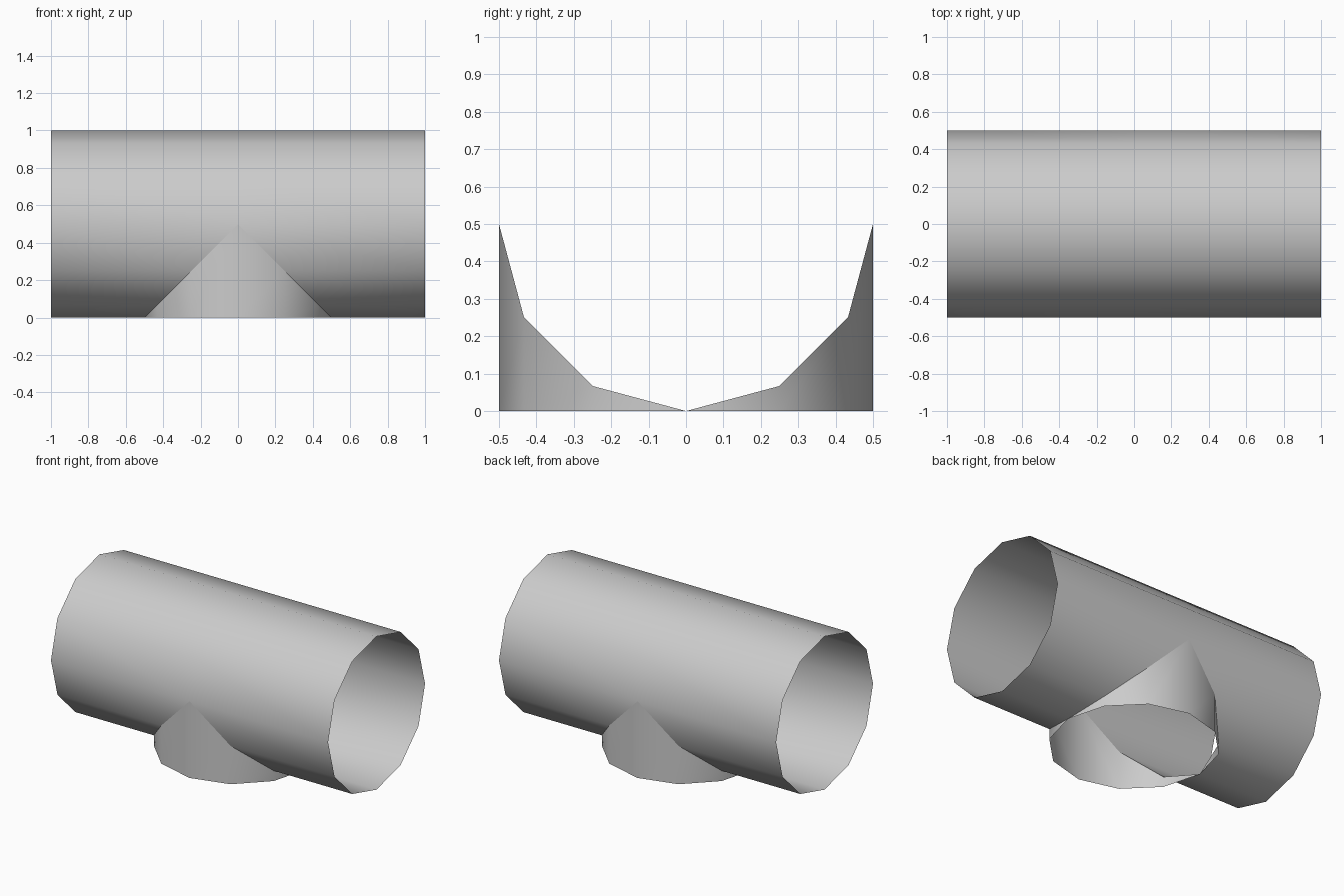
import bpy, bmesh, math

cube = bpy.data.objects.get("Cube")
if cube:
    bpy.data.objects.remove(cube, do_unlink=True)

R, SIDES = 0.5, 12
STEP = 2 * math.pi / SIDES

grey = bpy.data.materials.new("light grey")
grey.use_nodes = True
colour = (0.6, 0.6, 0.6, 1)
grey.diffuse_color = colour
grey.node_tree.nodes["Principled BSDF"].inputs["Base Color"].default_value = colour


def seam(i, side):
    """Point where the two pipes meet; on the upper half it stays at mid length."""
    a = i * STEP
    return (side * max(0, R * math.cos(a)), R * math.sin(a), R - R * math.cos(a))


def make_part(name, quads):
    bm = bmesh.new()
    for side, quad in quads:
        verts = [bm.verts.new(p) for p in quad]
        bm.faces.new(verts if side > 0 else verts[::-1])
    bmesh.ops.remove_doubles(bm, verts=bm.verts, dist=1e-4)
    mesh = bpy.data.meshes.new(name)
    bm.to_mesh(mesh)
    bm.free()
    mesh.materials.append(grey)
    obj = bpy.data.objects.new(name, mesh)
    bpy.context.collection.objects.link(obj)
    bpy.ops.object.select_all(action="DESELECT")
    obj.select_set(True)
    bpy.context.view_layer.objects.active = obj
    bpy.ops.object.shade_smooth_by_angle(angle=math.radians(40))


# Open-ended main pipe, with the branch opening left out of its lower half
main_quads = []
for side in (1, -1):
    for i in range(SIDES):
        p, q = seam(i, side), seam(i + 1, side)
        main_quads.append((side, [p, q, (side, *q[1:]), (side, *p[1:])]))
make_part("main_pipe", main_quads)

# Branch pipe wall, dropping from the seam to the ground
branch_quads = []
quarter = SIDES // 4
for side in (1, -1):
    for i in range(-quarter, quarter):
        p, q = seam(i, side), seam(i + 1, side)
        corners = [(*p[:2], 0), (*q[:2], 0), q, p]
        # The lowest corner of the seam already touches the ground
        corners = [c for n, c in enumerate(corners) if not (n > 1 and c[2] < 1e-4)]
        branch_quads.append((side, corners))
make_part("branch_pipe", branch_quads)
